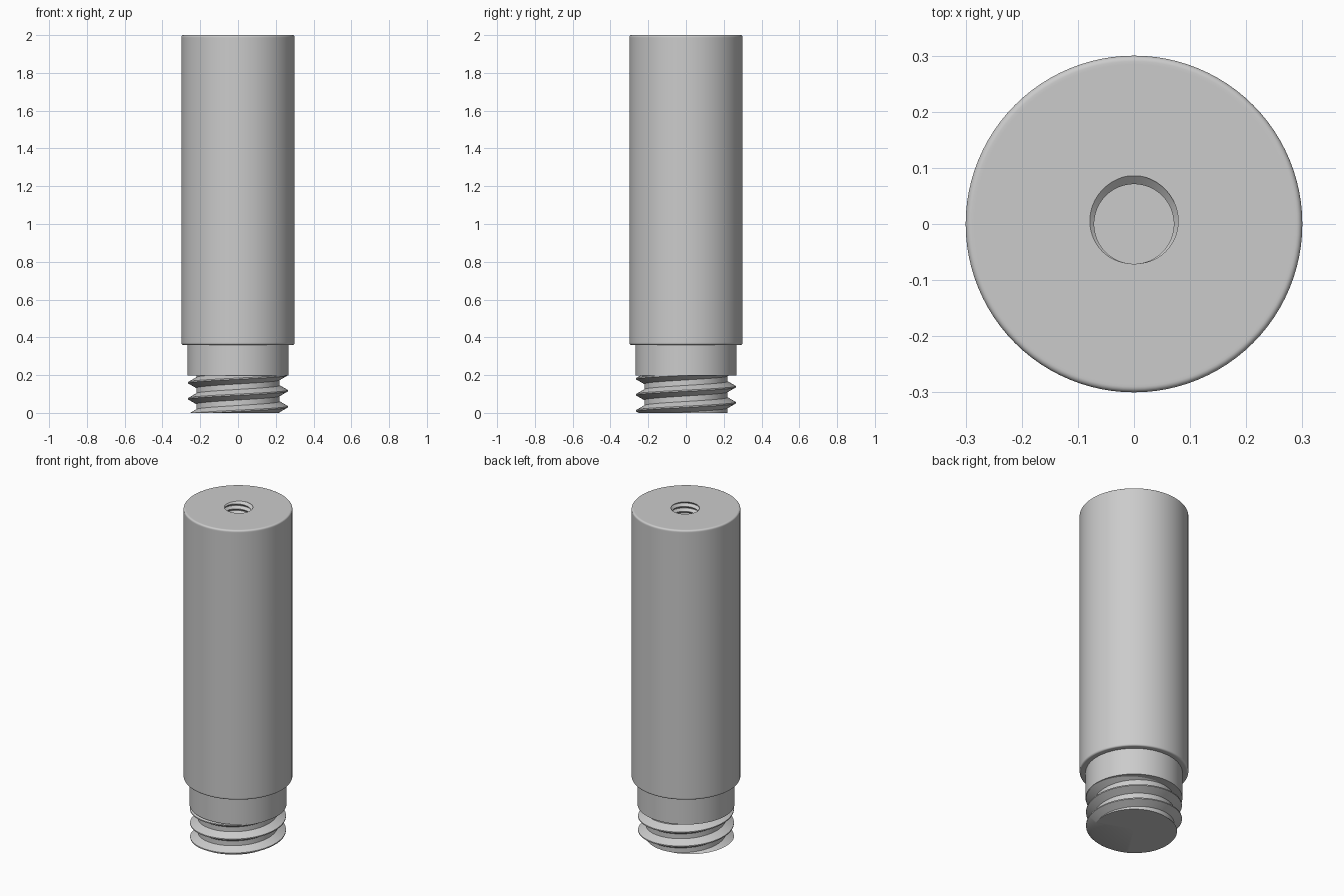
import bpy
import bmesh
import math

cube = bpy.data.objects.get("Cube")
if cube:
    bpy.data.objects.remove(cube, do_unlink=True)

SIDES = 96
TURN = 2 * math.pi

gray = bpy.data.materials.new("plain gray")
gray.use_nodes = True
COLOUR = (0.6, 0.6, 0.6, 1)
gray.diffuse_color = COLOUR
gray.node_tree.nodes["Principled BSDF"].inputs["Base Color"].default_value = COLOUR


def thread_column(angle, low, high, pitch, start, root, crest, flat, base):
    """Radius/height points of a right-handed thread along one vertical line.
    flat and base are the half widths of crest and foot, in pitches."""
    points = []
    offset = start + pitch * angle / TURN
    first = math.floor((low - start) / pitch) - 2
    last = math.ceil((high - start) / pitch) + 2
    for turn in range(first, last + 1):
        for phase in (-base, -flat, flat, base):
            z = min(max(offset + pitch * (turn + phase), low), high)
            t = (z - offset) / pitch
            distance = abs(t - round(t))
            blend = min(max((base - distance) / (base - flat), 0), 1)
            points.append((root + (crest - root) * blend, z))
    return points


def corner(radius, z, size, start):
    """Rounded outer corner, a quarter arc beginning at the start angle."""
    steps = 5
    arcs = [math.radians(start + 90 * i / steps) for i in range(steps + 1)]
    return [(radius + size * math.cos(a), z + size * math.sin(a)) for a in arcs]


def revolve(name, column):
    """Sweep a column of (radius, z) points, which may vary with the angle."""
    bm = bmesh.new()
    grid = []
    for i in range(SIDES + 1):
        a = TURN * i / SIDES
        grid.append([bm.verts.new((r * math.cos(a), r * math.sin(a), z))
                     for r, z in column(a)])
    for here, there in zip(grid, grid[1:]):
        for k in range(len(here) - 1):
            bm.faces.new((here[k], there[k], there[k + 1], here[k + 1]))
    bmesh.ops.remove_doubles(bm, verts=bm.verts, dist=0.00002)
    mesh = bpy.data.meshes.new(name)
    bm.to_mesh(mesh)
    bm.free()
    mesh.materials.append(gray)
    obj = bpy.data.objects.new(name, mesh)
    bpy.context.collection.objects.link(obj)
    bpy.ops.object.select_all(action='DESELECT')
    obj.select_set(True)
    bpy.context.view_layer.objects.active = obj
    bpy.ops.object.shade_smooth_by_angle(angle=math.radians(30))


# Threaded stud with its closed bottom
def stud(angle):
    return [(0, 0)] + thread_column(angle, 0, 0.197, 0.085, 0.0325,
                                    0.221, 0.264, 0.04, 0.33)


# Plain collar above the stud
def collar(angle):
    return [(0.2, 0.197), (0.267, 0.197), (0.267, 0.362)]


# Main cylinder with rounded rims and a blind threaded hole in the top
def body(angle):
    size = 0.01
    pitch = 0.03
    outer = [(0.25, 0.36), (0.285, 0.36)]
    outer += corner(0.3 - size, 0.36 + size, size, -90)
    outer += [(0.3, 0.375), (0.3, 1.985)]
    outer += corner(0.3 - size, 2 - size, size, 0)
    outer += [(0.285, 2)]
    hole = thread_column(angle, 1.75, 2, pitch, 2 - pitch / 4,
                         0.071, 0.086, 0.03, 0.47)
    return outer + hole[::-1] + [(0, 1.75)]


revolve("threaded_stud", stud)
revolve("collar", collar)
revolve("main_body", body)
